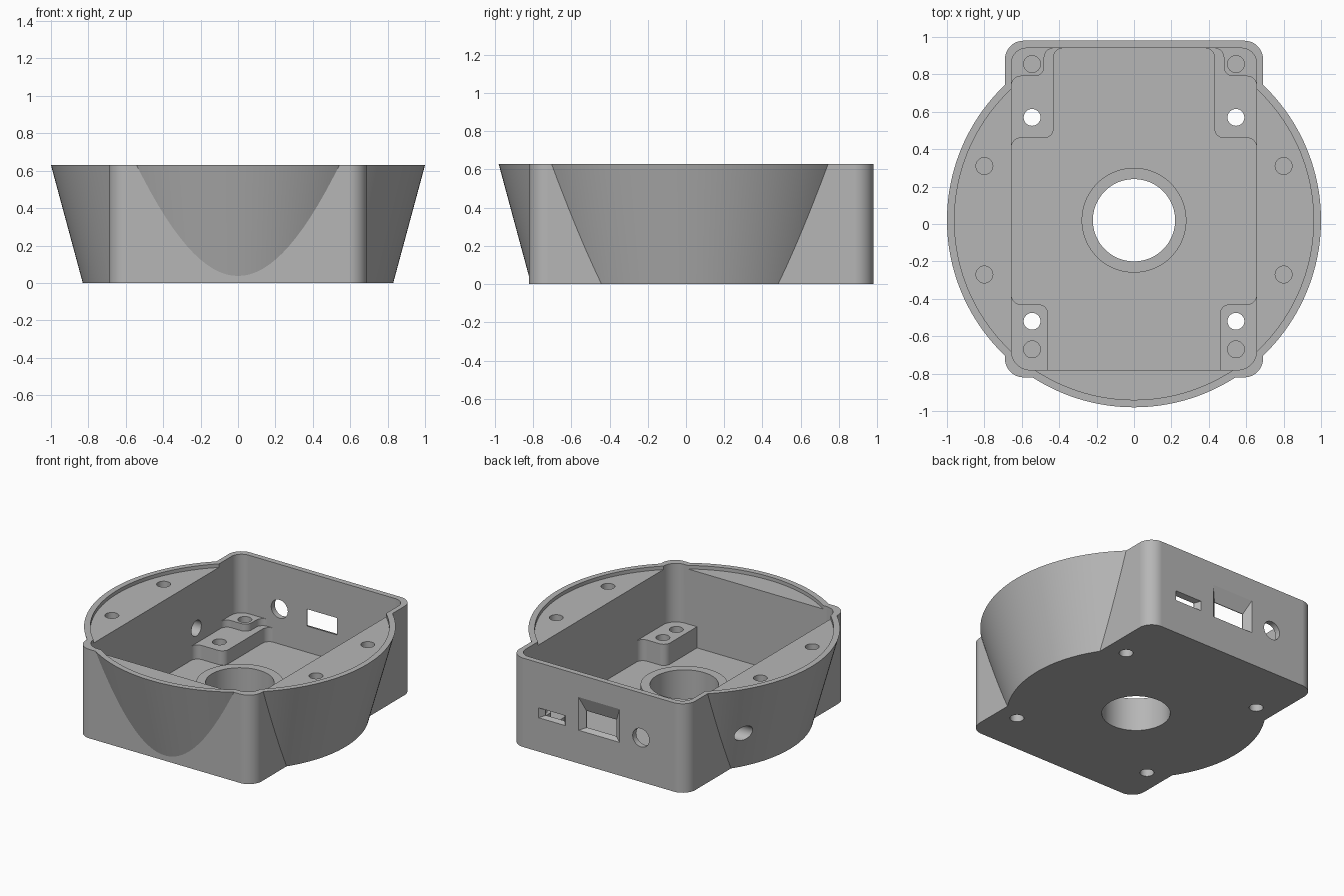
import bpy, bmesh, math
from mathutils import Vector, Matrix

cube = bpy.data.objects.get("Cube")
if cube:
    bpy.data.objects.remove(cube, do_unlink=True)

H = 0.63          # overall height
CY = 0.02         # centre of the round shell
TOP = 1.0         # cutters run up to here

grey = bpy.data.materials.new("light_grey")
grey.use_nodes = True
GREY = (0.47, 0.47, 0.47, 1)
grey.diffuse_color = GREY
grey.node_tree.nodes["Principled BSDF"].inputs["Base Color"].default_value = GREY


def make(name, bm):
    bmesh.ops.recalc_face_normals(bm, faces=bm.faces[:])
    mesh = bpy.data.meshes.new(name)
    bm.to_mesh(mesh)
    bm.free()
    mesh.materials.append(grey)
    ob = bpy.data.objects.new(name, mesh)
    bpy.context.collection.objects.link(ob)
    return ob


def cone(name, r0, r1, z0, z1, x=0, y=CY, seg=48):
    bm = bmesh.new()
    bmesh.ops.create_cone(bm, cap_ends=True, segments=seg, radius1=r0, radius2=r1,
                          depth=z1 - z0, matrix=Matrix.Translation((x, y, (z0 + z1) / 2)))
    return make(name, bm)


def cross_hole(name, r, centre, length, axis):
    bm = bmesh.new()
    turn = Matrix.Rotation(math.pi / 2, 4, "Y" if axis == "X" else "X")
    bmesh.ops.create_cone(bm, cap_ends=True, segments=48, radius1=r, radius2=r,
                          depth=length, matrix=Matrix.Translation(centre) @ turn)
    return make(name, bm)


def box(name, lo, hi):
    bm = bmesh.new()
    lo, hi = Vector(lo), Vector(hi)
    bmesh.ops.create_cube(bm, size=1, matrix=Matrix.Translation((lo + hi) / 2)
                          @ Matrix.Diagonal((*(hi - lo), 1)))
    return make(name, bm)


def rounded(corners, steps=12):
    """Round each (x, y, radius) corner of an outline with right angles."""
    pts = []
    for i, (x, y, r) in enumerate(corners):
        p = Vector((x, y))
        a = (Vector(corners[i - 1][:2]) - p).normalized()
        b = (Vector(corners[(i + 1) % len(corners)][:2]) - p).normalized()
        if r == 0:
            pts.append(p)
            continue
        for k in range(steps + 1):
            t = k / steps * math.pi / 2
            pts.append(p + r * (a * (1 - math.sin(t)) + b * (1 - math.cos(t))))
    return pts


def prism(name, half, z0, z1):
    """Extrude an outline given as its right half, front to back."""
    left = [(-x, y, r) for x, y, r in reversed(half)]
    bm = bmesh.new()
    face = bm.faces.new([bm.verts.new((p.x, p.y, z0)) for p in rounded(half + left)])
    up = bmesh.ops.extrude_face_region(bm, geom=[face])["geom"]
    bmesh.ops.translate(bm, vec=(0, 0, z1 - z0),
                        verts=[v for v in up if isinstance(v, bmesh.types.BMVert)])
    return make(name, bm)


def funnel(name, inner, outer):
    """Tapered opening in the back wall; each end is (x0, x1, z0, z1)."""
    bm = bmesh.new()
    rings = []
    for (x0, x1, z0, z1), y in ((inner, 0.925), (inner, 0.945), (outer, 0.98), (outer, 1.02)):
        rings.append([bm.verts.new(c) for c in
                      ((x0, y, z0), (x1, y, z0), (x1, y, z1), (x0, y, z1))])
    for a, b in zip(rings, rings[1:]):
        for i in range(4):
            j = (i + 1) % 4
            bm.faces.new((a[i], a[j], b[j], b[i]))
    bm.faces.new(rings[0])
    bm.faces.new(rings[-1])
    return make(name, bm)


def combine(ob, tool, op="DIFFERENCE"):
    mod = ob.modifiers.new(op.title(), "BOOLEAN")
    mod.operation, mod.solver, mod.object = op, "EXACT", tool
    bpy.context.view_layer.objects.active = ob
    bpy.ops.object.modifier_apply(modifier=mod.name)
    bpy.data.objects.remove(tool, do_unlink=True)


# Outer body: rounded box joined with a flared round shell, flat at the back
body = prism("housing", [(0.69, -0.82, 0.1), (0.69, 0.98, 0.1)], 0, H)
shell = cone("shell", 0.83, 1.0, 0, H, seg=160)
combine(shell, box("back_trim", (-1, 0.97, -1), (1, 2, 2)))
combine(body, shell, "UNION")

# Shallow round recess for the lid
recess = cone("lid_recess", 0.96, 0.96, 0.605, TOP, seg=160)
combine(recess, box("recess_trim", (-1, 0.85, -1), (1, 2, 2)))
combine(body, recess)

# Stepped cavity; the notches leave the corner posts standing
R = 0.05
front_plain = [(0.655, -0.78, 0.1)]
front_posts = [(0.46, -0.78, 0), (0.46, -0.43, R), (0.655, -0.43, R)]
back_plain = [(0.655, 0.94, 0.08)]
back_upper = [(0.655, 0.79, R), (0.48, 0.79, R), (0.48, 0.94, R)]
back_lower = [(0.655, 0.46, R), (0.43, 0.46, R), (0.43, 0.94, R)]
for half, z in ((front_plain + back_plain, 0.215),
                (front_posts + back_upper, 0.165),
                (front_posts + back_lower, 0.065)):
    combine(body, prism("cavity", half, z, TOP))

# Raised collar around the central opening
combine(body, cone("collar", 0.28, 0.28, 0.03, 0.235, seg=96), "UNION")
combine(body, cone("centre_hole", 0.22, 0.22, -0.1, TOP, seg=96))

# Screw holes, mirrored left and right: (x, y, bottom of hole)
for x, y, z in ((0.545, 0.57, -0.1), (0.545, -0.52, -0.1), (0.545, 0.855, 0.07),
                (0.545, -0.67, 0.07), (0.8, 0.31, 0.4), (0.8, -0.27, 0.4)):
    for side in (-1, 1):
        combine(body, cone("screw_hole", 0.045, 0.045, z, TOP, side * x, y, 32))

# Openings through the back wall and one side
combine(body, funnel("socket_window", (-0.118, 0.118, 0.25, 0.37), (-0.165, 0.158, 0.235, 0.47)))
combine(body, funnel("switch_slot", (0.29, 0.44, 0.25, 0.3), (0.26, 0.47, 0.24, 0.31)))
combine(body, cross_hole("back_hole", 0.065, (-0.333, 0.96, 0.313), 0.2, "Y"))
combine(body, cross_hole("side_hole", 0.055, (-0.78, 0.47, 0.27), 0.4, "X"))

# Smooth curved walls, crisp edges
bpy.ops.object.select_all(action="DESELECT")
body.select_set(True)
bpy.context.view_layer.objects.active = body
bpy.ops.object.shade_smooth_by_angle(angle=math.radians(13))
weighted = body.modifiers.new("Weighted normals", "WEIGHTED_NORMAL")
weighted.keep_sharp = True
